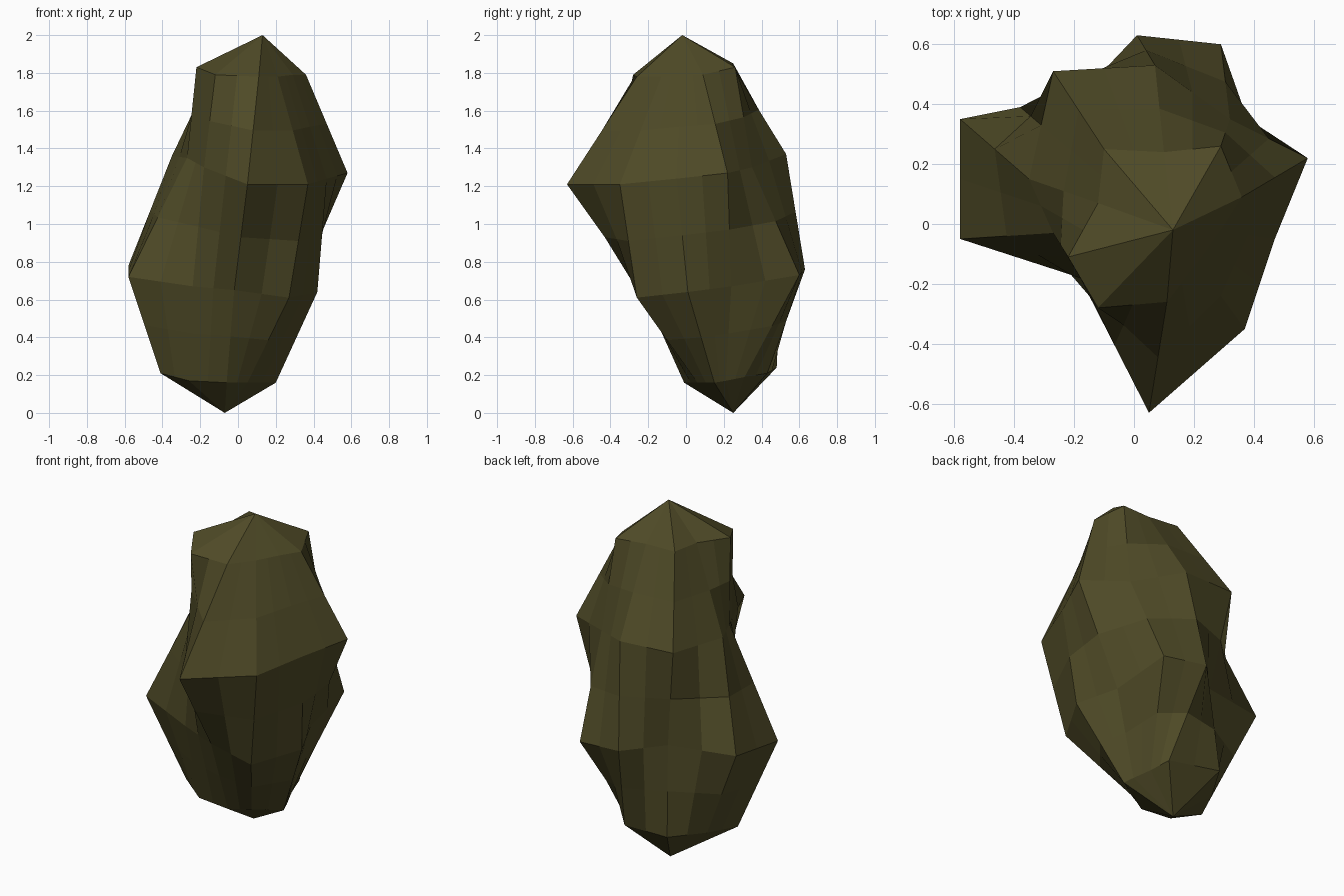
import bpy
import bmesh

# Remove the default object
default_cube = bpy.data.objects.get("Cube")
if default_cube is not None:
    bpy.data.objects.remove(default_cube, do_unlink=True)


def make_material(name, colour):
    """One flat colour for viewport and render."""
    material = bpy.data.materials.new(name)
    material.use_nodes = True
    material.diffuse_color = colour
    shader = next(node for node in material.node_tree.nodes
                  if node.type == 'BSDF_PRINCIPLED')
    shader.inputs["Base Color"].default_value = colour
    shader.inputs["Roughness"].default_value = 0.9
    return material


def loft_rings(bm, top_point, rings, bottom_point):
    """Join rings of corners with quads and close both ends with fans."""
    top = bm.verts.new(top_point)
    bottom = bm.verts.new(bottom_point)
    loops = [[bm.verts.new(corner) for corner in ring] for ring in rings]
    count = len(loops[0])
    for i in range(count):
        j = (i + 1) % count
        bm.faces.new((top, loops[0][i], loops[0][j]))
        for upper, lower in zip(loops, loops[1:]):
            bm.faces.new((upper[i], lower[i], lower[j], upper[j]))
        bm.faces.new((bottom, loops[-1][j], loops[-1][i]))


# Rock corners: four uneven rings, each counter-clockwise from the right rear
crown = [(-.12, .07, 1.84), (-.22, -.11, 1.83), (-.12, -.28, 1.79), (.11, -.26, 1.78),
         (.21, -.13, 1.78), (.29, -.02, 1.79), (.36, .09, 1.79), (.29, .26, 1.83),
         (.1, .24, 1.84), (-.1, .25, 1.85)]
shoulder = [(-.35, .15, 1.36), (-.27, -.03, 1.35), (-.18, -.18, 1.3), (.05, -.63, 1.21),
            (.37, -.35, 1.21), (.47, -.05, 1.24), (.58, .22, 1.27), (.32, .35, 1.3),
            (.07, .53, 1.37), (-.27, .51, 1.38)]
belly = [(-.58, .35, .78), (-.58, -.05, .72), (-.24, -.16, .67), (-.02, -.23, .65),
         (.27, -.26, .61), (.42, .01, .64), (.32, .24, .67), (.29, .6, .73),
         (.01, .63, .76), (-.18, .43, .77)]
foot = [(-.33, .27, .22), (-.41, .09, .21), (-.26, 0, .17), (-.06, -.01, .16),
        (.05, .06, .16), (.2, .15, .16), (.18, .21, .17), (.14, .31, .19),
        (.11, .43, .21), (-.21, .48, .24)]

# Rock body, with each warped side split into four flat facets
bm = bmesh.new()
loft_rings(bm, (.13, -.02, 2), [crown, shoulder, belly, foot], (-.07, .25, 0))
bmesh.ops.subdivide_edges(bm, edges=bm.edges[:], cuts=1, use_grid_fill=True)
bmesh.ops.recalc_face_normals(bm, faces=bm.faces[:])
for face in bm.faces:
    face.smooth = False

mesh = bpy.data.meshes.new("rock")
bm.to_mesh(mesh)
bm.free()
mesh.materials.append(make_material("dark olive stone", (.078, .069, .02, 1)))
rock = bpy.data.objects.new("rock", mesh)
bpy.context.scene.collection.objects.link(rock)
